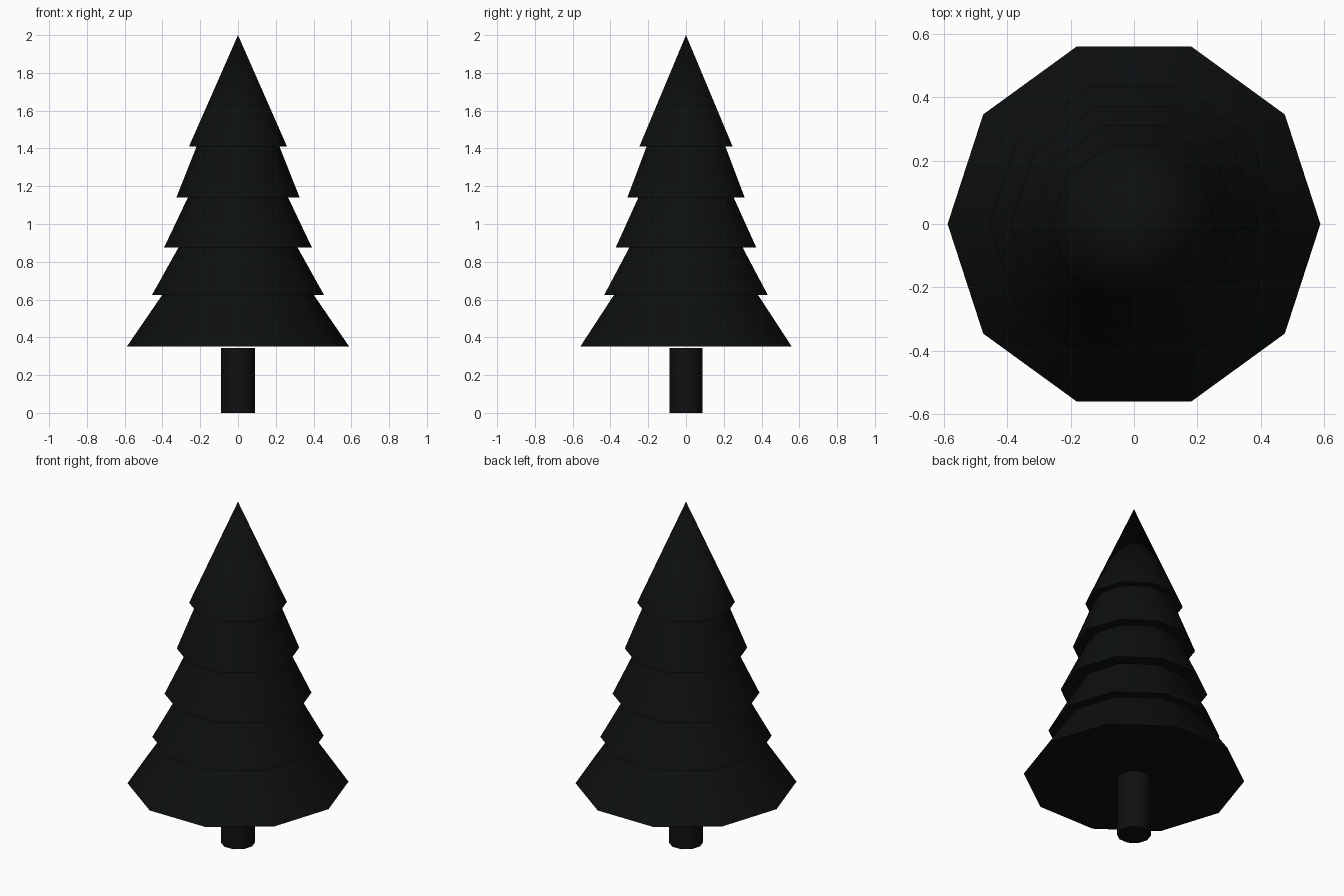
import bpy, bmesh
from math import cos, sin, tau, radians

if "Cube" in bpy.data.objects:
    bpy.data.objects.remove(bpy.data.objects["Cube"])

SIDES = 10


def material(name, rgb):
    m = bpy.data.materials.new(name)
    m.diffuse_color = (*rgb, 1)
    m.use_nodes = True
    m.node_tree.nodes["Principled BSDF"].inputs["Base Color"].default_value = m.diffuse_color
    return m


def lathe(name, profile, mat):
    """Closed ten-sided solid from (radius, z) points, bottom to top."""
    bm = bmesh.new()
    rings = []
    for r, z in profile:
        if r == 0:
            rings.append([bm.verts.new((0, 0, z))] * SIDES)
        else:
            rings.append([bm.verts.new((r * cos(tau * i / SIDES), r * sin(tau * i / SIDES), z))
                          for i in range(SIDES)])
    for low, high in zip(rings, rings[1:]):
        for i in range(SIDES):
            j = (i + 1) % SIDES
            quad = [low[i], low[j], high[j], high[i]]
            bm.faces.new(list(dict.fromkeys(quad)))
    bm.faces.new(rings[0][::-1])
    if profile[-1][0] > 0:
        bm.faces.new(rings[-1])
    bmesh.ops.recalc_face_normals(bm, faces=bm.faces)
    mesh = bpy.data.meshes.new(name)
    bm.to_mesh(mesh)
    bm.free()
    mesh.materials.append(mat)
    ob = bpy.data.objects.new(name, mesh)
    bpy.context.collection.objects.link(ob)
    bpy.ops.object.select_all(action='DESELECT')
    ob.select_set(True)
    bpy.context.view_layer.objects.active = ob
    bpy.ops.object.shade_smooth_by_angle(angle=radians(40))
    return ob


# Trunk, stopping just short of the branches
lathe("trunk", [(0.091, 0), (0.091, 0.343)], material("dark_bark", (0.005, 0.005, 0.005)))

# Branch tiers: (rim radius, rim height, radius where the next tier begins)
tiers = [(0.588, 0.352, 0.402), (0.456, 0.623, 0.315), (0.391, 0.876, 0.265),
         (0.326, 1.141, 0.22), (0.26, 1.409, 0)]
tops = [t[1] for t in tiers[1:]] + [2.0]
profile = []
for (rim, z, neck), top in zip(tiers, tops):
    profile += [(rim, z), (neck, top)]
lathe("foliage", profile, material("dark_needles", (0.004, 0.005, 0.005)))
